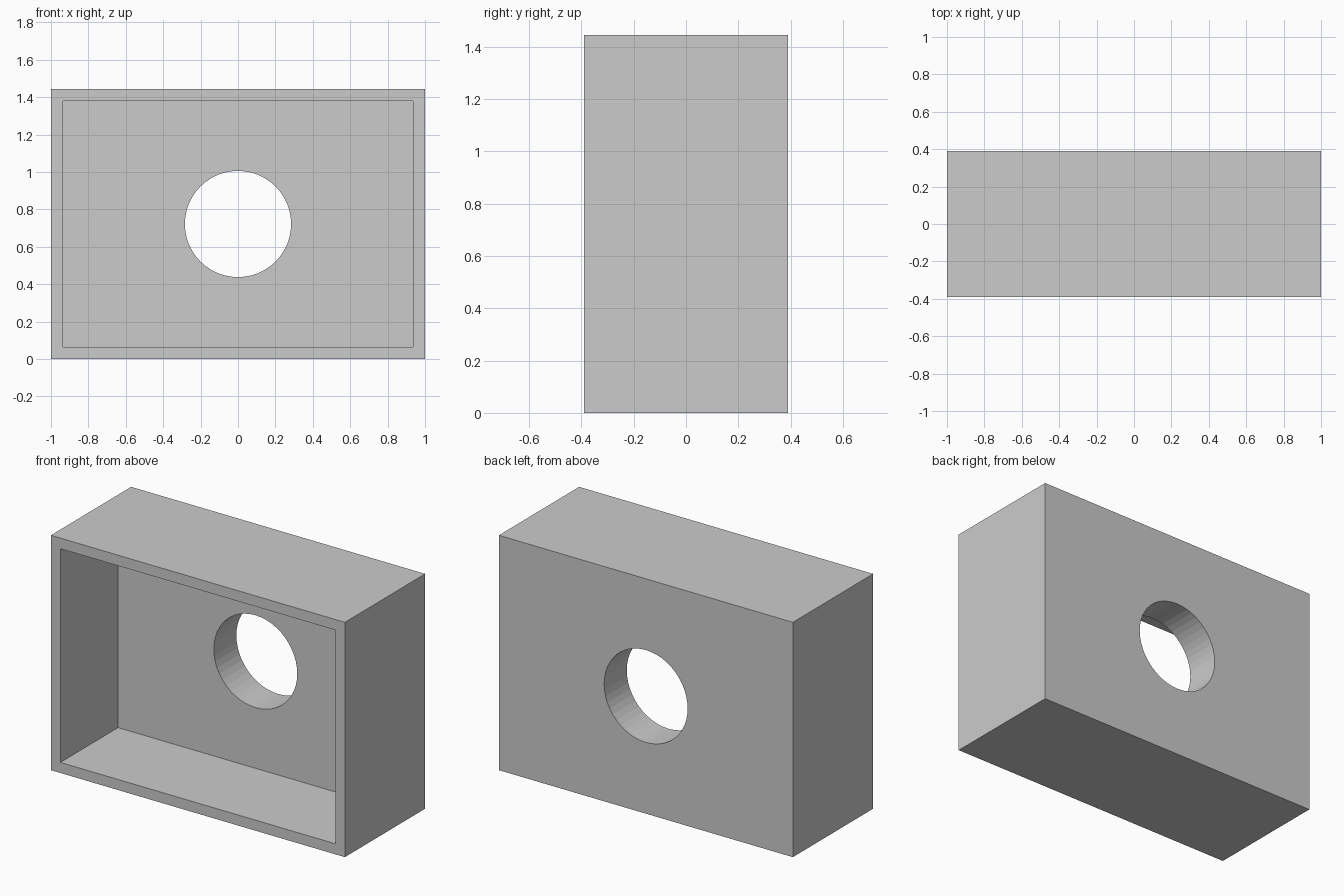
import bpy
from math import pi

if "Cube" in bpy.data.objects:
    bpy.data.objects.remove(bpy.data.objects["Cube"])

W, D, H = 2.0, 0.78, 1.444    # outer size
RIM = 0.065                   # rim width around the pocket
WALL = 0.22                   # thickness of the back wall
HOLE_R = 0.284


def box(name, size, loc):
    bpy.ops.mesh.primitive_cube_add(size=1, location=loc)
    ob = bpy.context.object
    ob.name = name
    ob.scale = size
    bpy.ops.object.transform_apply(location=True, rotation=True, scale=True)
    return ob


def cut(target, cutter):
    bpy.context.view_layer.objects.active = target
    mod = target.modifiers.new("cut", 'BOOLEAN')
    mod.operation = 'DIFFERENCE'
    mod.solver = 'EXACT'
    mod.object = cutter
    bpy.ops.object.modifier_apply(modifier=mod.name)
    bpy.data.objects.remove(cutter, do_unlink=True)


# Solid housing block
housing = box("housing", (W, D, H), (0, 0, H / 2))

# Rectangular pocket open to the front
depth = D - WALL
extra = 0.1
pocket = box("pocket_cutter", (W - 2 * RIM, depth + extra, H - 2 * RIM),
             (0, -D / 2 + (depth - extra) / 2, H / 2))
cut(housing, pocket)

# Round hole through the back wall
bpy.ops.mesh.primitive_cylinder_add(vertices=48, radius=HOLE_R, depth=1,
                                    location=(0, D / 2, H / 2),
                                    rotation=(pi / 2, 0, 0))
cut(housing, bpy.context.object)
